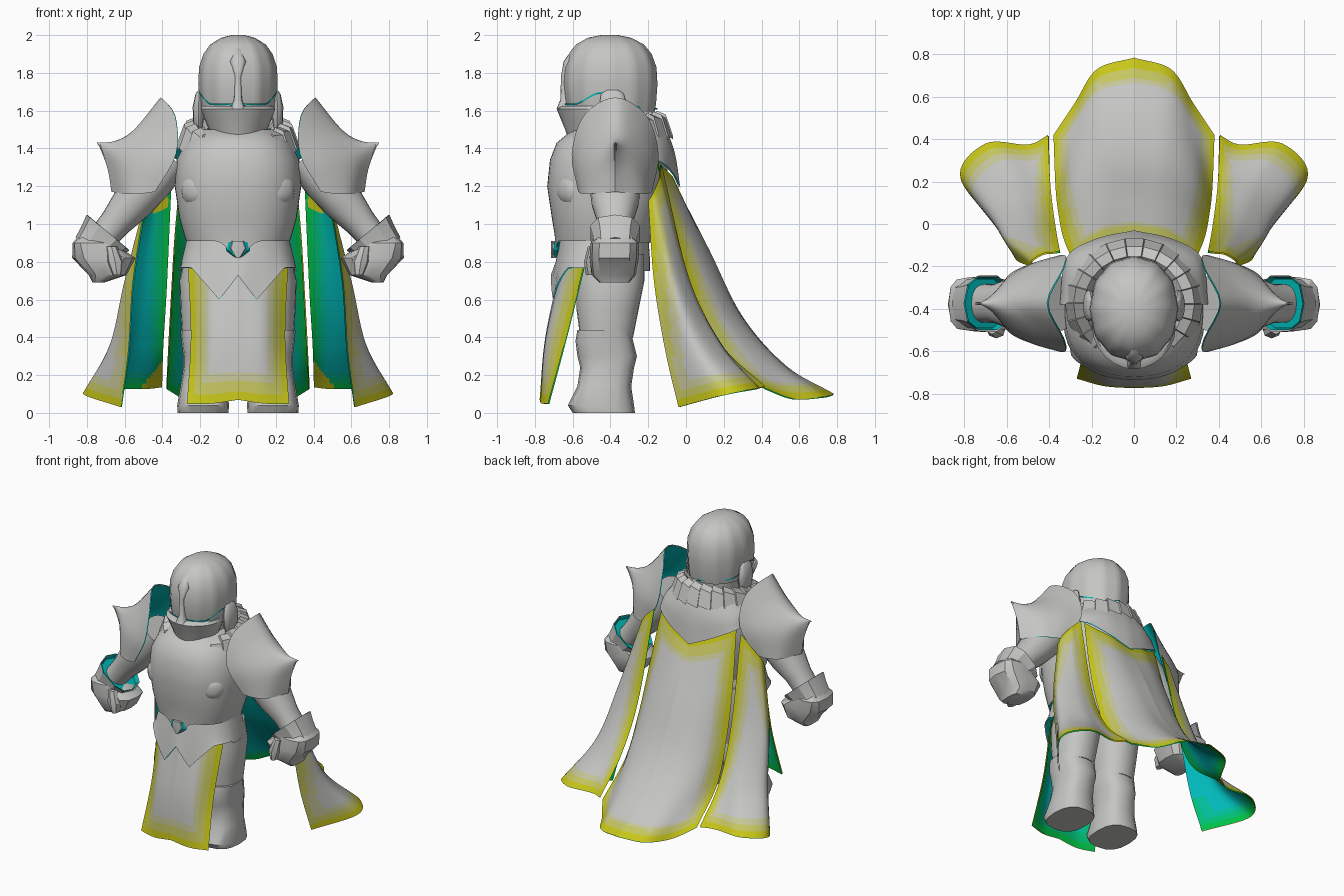
import bpy, math
from mathutils import Vector, Matrix

if "Cube" in bpy.data.objects:
    bpy.data.objects.remove(bpy.data.objects["Cube"])


def material(name, rgb):
    m = bpy.data.materials.new(name)
    m.diffuse_color = (*rgb, 1)
    m.use_nodes = True
    m.node_tree.nodes["Principled BSDF"].inputs["Base Color"].default_value = m.diffuse_color
    return m


STEEL = material("steel grey", (0.56, 0.56, 0.55))
TEAL = material("lining teal", (0.0, 0.48, 0.48))
OUTER = [STEEL, material("trim yellow", (0.57, 0.56, 0.01)),
         material("trim mid yellow", (0.56, 0.56, 0.12)),
         material("trim pale yellow", (0.56, 0.56, 0.32))]
LINING = [TEAL, material("lining green", (0.0, 0.53, 0.06)),
          material("lining mid green", (0.0, 0.51, 0.17)),
          material("lining sea green", (0.0, 0.50, 0.32))]
YC = -0.375  # body axis in y


def finish(name, verts, faces, mirror=False, angle=40, matrix=None, mats=OUTER,
           marks=None, lined=False):
    """Make the object; a lined one gets a second skin just inside it."""
    me = bpy.data.meshes.new(name)
    me.from_pydata([tuple(v) for v in verts], [], faces)
    if matrix:
        me.transform(matrix)
    for m in mats if marks else mats[:1]:
        me.materials.append(m)
    for p in me.polygons:
        p.use_smooth = True
        p.material_index = marks[p.index] if marks else 0
    me.set_sharp_from_angle(angle=math.radians(angle))
    ob = bpy.data.objects.new(name, me)
    bpy.context.collection.objects.link(ob)
    if mirror:
        mod = ob.modifiers.new("Mirror", 'MIRROR')
        mod.use_clip = True
        mod.merge_threshold = 0.0005
    if lined:
        inner = [v.co - 0.007 * v.normal for v in me.vertices]
        finish(name + "_lining", inner, [f[::-1] for f in faces], mirror, angle,
               mats=LINING, marks=marks)
    return ob


def loft(name, rings, n=24, power=2.2, caps=(True, True), edge=None, ripple=0, **kw):
    """Rings from low to high: (z, centre x, half width, front y, back y)."""
    verts, faces = [], []
    for k, (z, cx, rx, yf, yb) in enumerate(rings):
        for j in range(n):
            a = 2 * math.pi * j / n
            c, s = math.cos(a), math.sin(a)
            r = 1 + ripple * math.cos(12 * a)
            x = cx + rx * r * math.copysign(abs(c) ** (2 / power), c)
            y = (yf + yb) / 2 + (yb - yf) / 2 * r * math.copysign(abs(s) ** (2 / power), s)
            verts.append((x, y, edge(x, y) if edge and k == 0 else z))
    for k in range(len(rings) - 1):
        for j in range(n):
            a, b = k * n + j, k * n + (j + 1) % n
            faces.append((a, b, b + n, a + n))
    if caps[0]:
        faces.append(tuple(reversed(range(n))))
    if caps[1]:
        faces.append(tuple(range((len(rings) - 1) * n, len(rings) * n)))
    return finish(name, verts, faces, **kw)


def spline(pts, t):
    """Point on a smooth curve through all the points."""
    p = [Vector(q) for q in pts]
    p = [2 * p[0] - p[1]] + p + [2 * p[-1] - p[-2]]
    f = t * (len(pts) - 1)
    i = min(int(f), len(pts) - 2)
    f -= i
    a, b, c, d = p[i:i + 4]
    return 0.5 * (2 * b + (c - a) * f + (2 * a - 5 * b + 4 * c - d) * f ** 2
                  + (3 * b - a - 3 * c + d) * f ** 3)


def sheet(name, rows, nu=30, nv=44, border="", fade=0, mirror=True, angle=60, **kw):
    """Cloth or plate through rows of points; border lists the trimmed sides."""
    grid = []
    for v in range(nv + 1):
        ctrl = [spline(col, v / nv) for col in zip(*rows)]
        grid.append([spline(ctrl, u / nu) for u in range(nu + 1)])
    w = nu + 1
    faces = [(v * w + u, v * w + u + 1, v * w + w + u + 1, v * w + w + u)
             for v in range(nv) for u in range(nu)]
    wide = [sum((r[u + 1] - r[u]).length for u in range(nu)) for r in grid]
    tall = [sum((grid[v + 1][u] - grid[v][u]).length for v in range(nv)) for u in range(w)]
    marks = []
    for i in range(nu * nv):
        v, u = divmod(i, nu)
        fu, fv = (u + 0.5) / nu, (v + 0.5) / nv
        d = {"l": fu * wide[v], "r": (1 - fu) * wide[v] + fade * fv,
             "t": fv * tall[u], "b": (1 - fv) * tall[u] / 1.35}
        near = min([d[s] for s in border], default=1)
        marks.append(1 if near < .04 else 2 if near < .085 else 3 if near < .125 else 0)
    return finish(name, [p for row in grid for p in row], faces, mirror, angle,
                  marks=marks if border else None, **kw)


# Legs and boots
loft("thigh", [(0.40, .17, .125, -.56, -.28), (0.55, .165, .14, -.58, -.25),
               (0.70, .16, .15, -.58, -.22), (0.84, .14, .14, -.57, -.22)], mirror=True)
loft("boot", [(0, .185, .135, -.60, -.27), (0.04, .185, .137, -.625, -.275),
              (0.14, .18, .125, -.575, -.29), (0.24, .175, .115, -.56, -.275),
              (0.30, .17, .12, -.575, -.26), (0.38, .17, .13, -.585, -.28),
              (0.44, .17, .135, -.575, -.295)], n=16, power=2.6, mirror=True)


# Pointed hip skirt
def skirt_edge(x, y):
    a = abs(x)
    if y > -0.5:
        return 0.75
    return 0.73 - 1.3 * a if a < 0.1 else min(0.77, 0.6 + 1.15 * (a - 0.1))


loft("hip_skirt", [(0.6, 0, .31, -.715, -.19), (0.80, 0, .30, -.69, -.19),
                   (0.95, 0, .265, -.66, -.2)], n=64, caps=(False, True), edge=skirt_edge,
     lined=True)


# Breastplate with a pointed lower rim
def plate_edge(x, y):
    return min(0.91, 0.82 + 0.9 * abs(x)) if y < YC else 0.9


loft("breastplate", [(0.88, 0, .275, -.69, -.19), (0.94, 0, .285, -.695, -.18),
                     (1.03, 0, .31, -.71, -.15), (1.2, 0, .335, -.735, -.11),
                     (1.34, 0, .325, -.72, -.09), (1.43, 0, .28, -.685, -.1),
                     (1.5, 0, .2, -.60, -.17)],
     n=48, power=2.4, caps=(False, True), edge=plate_edge, lined=True)
loft("chest_boss", [(0, 0, .075, -.075, .075), (.02, 0, .055, -.055, .055),
                    (.028, 0, .025, -.025, .025)], n=12, mirror=True,
     matrix=Matrix.Translation((.24, -.635, 1.18)) @ Matrix.Rotation(math.radians(35), 4, 'Z')
     @ Matrix.Rotation(math.radians(90), 4, 'X'))
loft("belt_ornament", [(.82, 0, .01, -.715, -.66), (.87, 0, .052, -.715, -.66),
                       (.91, 0, .035, -.715, -.66)], n=8)
loft("belt_ornament_backing", [(.825, 0, .02, -.705, -.66), (.86, 0, .064, -.705, -.66),
                               (.905, 0, .058, -.705, -.66)], n=8, mats=LINING)

# Collar of short overlapping plates, low in front and high at the back
verts, faces = [], []
n = 22
for i in range(n):
    for s in (0, 0.94):
        a = 2 * math.pi * (i + s) / n
        c, b = math.cos(a), math.sin(a)
        lift = 0.17 * max(0, (b + 1) / 2) ** 0.5 - (0.02 if s else 0)
        for r, z in ((.325, 1.30), (.285, 1.41), (.235, 1.43), (.18, 1.37)):
            verts.append((r * c, YC + r * b * .95, z + lift))
    k = i * 8
    faces += [(k + j, k + j + 4, k + j + 5, k + j + 1) for j in range(3)]
    m = (k + 8) % (8 * n)
    faces += [(k + 4 + j, m + j, m + j + 1, k + 5 + j) for j in range(3)]
finish("collar", verts, faces, angle=25)

# Neck, helmet, face mask, crest and ear guards
loft("neck", [(1.4, 0, .14, -.52, -.24), (1.66, 0, .15, -.52, -.22)])
loft("helmet", [(1.59, 0, .192, -.62, -.17), (1.64, 0, .2, -.635, -.162),
                (1.74, 0, .207, -.645, -.155), (1.83, 0, .203, -.64, -.16),
                (1.90, 0, .18, -.615, -.185), (1.95, 0, .145, -.58, -.225),
                (1.985, 0, .09, -.52, -.29), (2.0, 0, .035, -.45, -.36)],
     n=48, power=2.1, ripple=0.016)
loft("face_mask", [(1.42, 0, .12, -.615, -.36), (1.5, 0, .155, -.64, -.32),
                   (1.56, 0, .18, -.665, -.3), (1.61, 0, .197, -.685, -.3),
                   (1.625, 0, .19, -.66, -.3)], power=1.9)
loft("brow_crest", [(1.61, 0, .04, -.685, -.5), (1.66, 0, .022, -.665, -.5),
                    (1.78, 0, .018, -.662, -.5), (1.86, 0, .045, -.648, -.5),
                    (1.93, 0, .015, -.60, -.5)], n=16, power=4, angle=60)
loft("ear_guard", [(1.49, .205, .012, -.42, -.36), (1.54, .21, .028, -.45, -.32),
                   (1.62, .21, .03, -.46, -.31), (1.69, .205, .02, -.45, -.33),
                   (1.71, .2, .008, -.42, -.36)], n=12, mirror=True)
# Thin teal seam running around the helmet, rising at the cheeks
seam = [(math.radians(d), z) for d, z in
        ((-90, 1.628), (-60, 1.63), (-42, 1.635), (-10, 1.69), (30, 1.62), (90, 1.605))]
sheet("helmet_seam", [[(.209 * math.cos(a), -.40 + .25 * math.sin(a), z + h) for a, z in seam]
                      for h in (.009, 0)], nu=30, nv=1, mats=LINING)

# Arms, flared cuffs with teal insides, and fists
tilt = Matrix.Rotation(math.radians(-40), 4, 'Y')
wrist = Matrix.Translation((.772, YC, .855)) @ tilt
loft("arm", [(0, 0, .075, -.09, .09), (.13, 0, .085, -.092, .092), (.26, 0, .108, -.125, .125),
             (.42, 0, .12, -.14, .14), (.58, 0, .11, -.13, .13)], mirror=True,
     matrix=Matrix.Translation((.73, YC, .91)) @ tilt)
loft("cuff", [(0, 0, .115, -.115, .115), (.07, 0, .13, -.122, .122),
              (.13, 0, .148, -.137, .137)],
     n=10, power=2.5, caps=(True, False), mirror=True, angle=30, lined=True, matrix=wrist)
loft("cuff_inside", [(.07, 0, .115, -.11, .11), (.105, 0, .13, -.12, .12)],
     n=10, power=2.5, mirror=True, mats=LINING, matrix=wrist)
loft("fist", [(.69, .74, .03, -.46, -.30), (.73, .69, .10, -.50, -.265),
              (.82, .71, .168, -.51, -.25), (.90, .77, .105, -.505, -.25),
              (.93, .78, .07, -.47, -.28)], n=12, power=3, mirror=True, angle=30)
loft("thumb", [(.73, .64, .025, -.53, -.44), (.80, .65, .045, -.54, -.44),
               (.88, .67, .03, -.52, -.44)], n=8, mirror=True, angle=30)

# Pauldrons: half of each arch is given, the rest is reflected front to back
half = [[(.44, -.57, 1.17), (.33, -.605, 1.37), (.335, -.54, 1.575), (.41, YC, 1.67)],
        [(.52, -.55, 1.16), (.47, -.56, 1.35), (.48, -.48, 1.49), (.55, YC, 1.50)],
        [(.60, -.50, 1.16), (.61, -.48, 1.32), (.63, -.43, 1.41), (.65, YC, 1.44)],
        [(.67, YC, 1.17), (.69, YC, 1.29), (.73, YC, 1.40), (.75, YC, 1.43)]]
arch = [[(x, 2 * YC - y, z) for x, y, z in r] + r[-2::-1] for r in half]
sheet("pauldron", arch, nu=24, nv=15, angle=35, lined=True)
shell = bpy.data.objects["pauldron_lining"].data
shell.materials.append(STEEL)
for p in shell.polygons:
    p.material_index = 1 if p.index // 24 > 11 else 0

# Pointed mantle over the back
mantle = [[(0, -.12, 1.54), (.15, -.15, 1.53), (.25, -.24, 1.50), (.30, -.38, 1.46)],
          [(0, -.06, 1.38), (.17, -.09, 1.40), (.30, -.19, 1.42), (.335, -.38, 1.41)],
          [(0, -.03, 1.19), (.18, -.07, 1.27), (.32, -.16, 1.34), (.35, -.38, 1.36)]]
sheet("mantle", mantle, nu=12, nv=8, lined=True)

# Capes and front tabard, each with a teal lining
sheet("back_cape",
      [[(0, -.05, 1.20), (.13, -.07, 1.25), (.22, -.11, 1.29), (.30, -.15, 1.33)],
       [(0, .12, .87), (.14, .10, .875), (.25, .04, .90), (.335, -.06, .95)],
       [(0, .30, .51), (.15, .28, .515), (.27, .19, .55), (.355, .04, .62)],
       [(0, .53, .25), (.16, .50, .255), (.28, .37, .28), (.37, .17, .34)],
       [(0, .785, .10), (.175, .73, .085), (.28, .57, .075), (.38, .42, .13)]],
      border="rtb", lined=True)
sheet("side_cape",
      [[(.35, -.13, 1.32), (.39, -.135, 1.28), (.43, -.14, 1.24), (.48, -.17, 1.17),
        (.49, -.20, 1.12)],
       [(.375, .02, .70), (.44, .02, .70), (.52, .00, .70), (.60, -.07, .70), (.555, -.17, .70)],
       [(.395, .19, .36), (.47, .19, .36), (.58, .17, .36), (.68, .05, .36), (.58, -.11, .33)],
       [(.405, .42, .14), (.50, .375, .13), (.70, .38, .13), (.82, .22, .10), (.62, -.04, .03)]],
      border="lrtb", fade=.08, lined=True)
# Turned-in corners of the side cape lining show the yellow trim
side = bpy.data.objects["side_cape_lining"].data
side.materials.append(OUTER[1])
for p in side.polygons:
    c = p.center
    if c.z < 0.29 - 1.3 * (c.x - 0.39) and c.x < 0.52 or c.z > 1.07 and c.x > 0.37:
        p.material_index = 4
    elif c.x > 0.47 and c.z > 0.3 and p.index % 30 > 22:
        p.material_index = 0
sheet("front_tabard",
      [[(.265, -.54, .78), (.14, -.63, .79), (0, -.66, .80)],
       [(.25, -.635, .40), (.14, -.73, .40), (0, -.745, .40)],
       [(.27, -.73, .05), (.14, -.765, .05), (0, -.775, .07)]], border="lb", lined=True)
